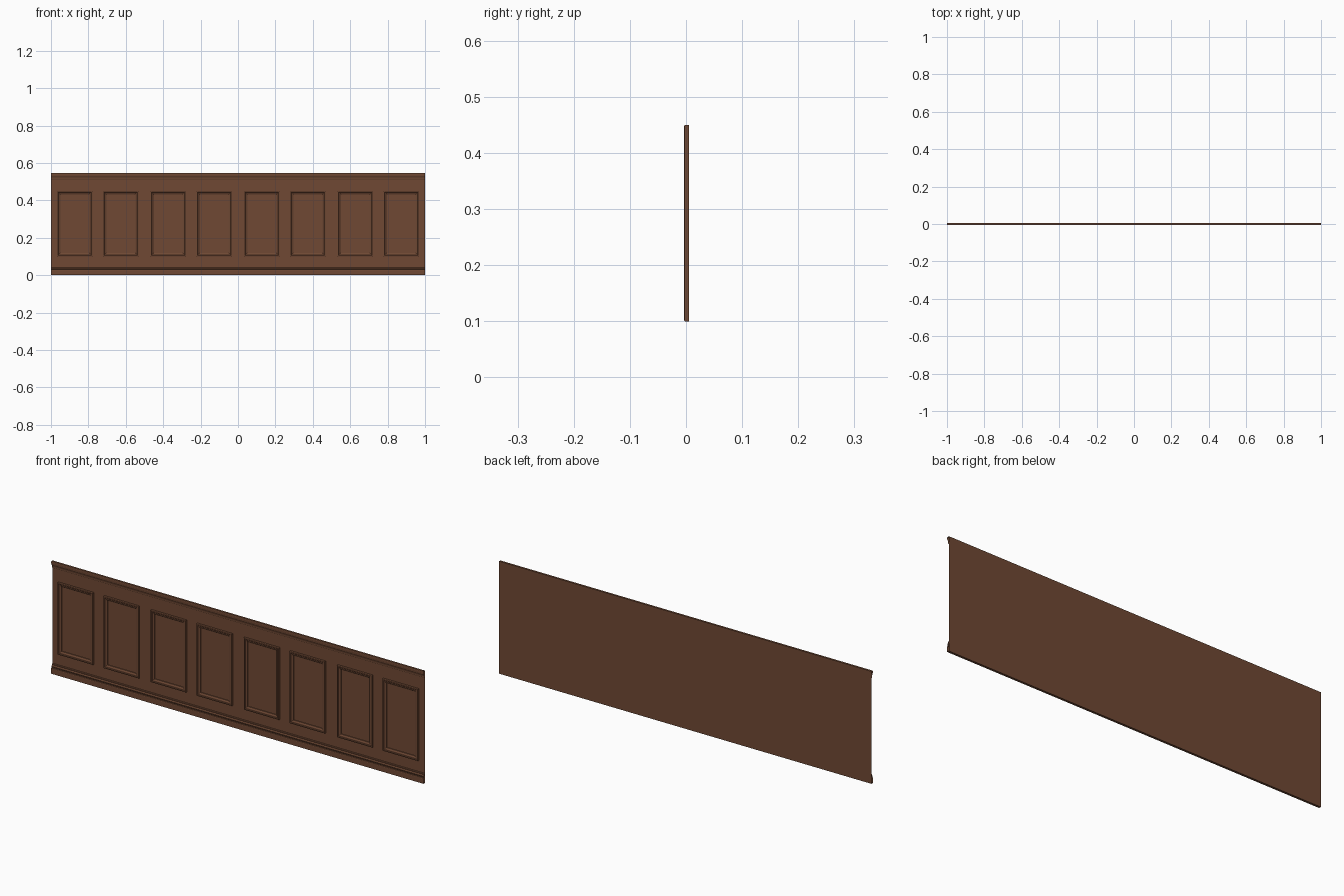
import bpy, bmesh

if "Cube" in bpy.data.objects:
    bpy.data.objects.remove(bpy.data.objects["Cube"])

BACK = 0.0055   # y of the backing sheet

wood = bpy.data.materials.new("brown_wood")
wood.diffuse_color = (0.16, 0.066, 0.034, 1)
wood.use_nodes = True
wood.node_tree.nodes["Principled BSDF"].inputs["Base Color"].default_value = wood.diffuse_color


def make(name, rings, closed=False):
    """Skin quads between successive rings of points."""
    bm = bmesh.new()
    rows = [[bm.verts.new(p) for p in ring] for ring in rings]
    for a, b in zip(rows, rows[1:]):
        n = len(a)
        for i in range(n if closed else n - 1):
            j = (i + 1) % n
            bm.faces.new((a[i], a[j], b[j], b[i]))
    me = bpy.data.meshes.new(name)
    bm.to_mesh(me)
    bm.free()
    ob = bpy.data.objects.new(name, me)
    bpy.context.collection.objects.link(ob)
    me.materials.append(wood)
    return ob


def strip(name, profile):
    """Open (y, z) profile, listed bottom to top, run along the full length."""
    return make(name, [[(-1, y, z), (1, y, z)] for y, z in profile])


# backing sheet
strip("wall_board", [(BACK, 0), (BACK, 0.546)])

# baseboard: flat foot, groove, rounded bead
strip("baseboard", [(BACK, 0), (-0.0055, 0), (-0.0055, 0.024), (-0.0045, 0.027),
                    (-0.002, 0.028), (-0.002, 0.031), (-0.0035, 0.033),
                    (-0.0035, 0.036), (-0.001, 0.039), (0.001, 0.041),
                    (0.001, 0.045), (0.003, 0.047), (BACK, 0.047)])

# top rail: bead, cove, overhanging cap
strip("top_rail", [(BACK, 0.512), (0.002, 0.512), (0.001, 0.514), (0.001, 0.518),
                   (0.0, 0.523), (-0.002, 0.528), (-0.003, 0.530),
                   (-0.003, 0.533), (-0.005, 0.534), (-0.0055, 0.536),
                   (-0.0055, 0.543), (-0.0045, 0.546), (BACK, 0.546)])

# panel frames: (inset, y) moulding profile mitred round a rectangle
FRAME = [(0, BACK), (0, -0.001), (0.001, -0.003), (0.003, -0.0036), (0.006, -0.0032),
         (0.008, -0.001), (0.011, -0.0005), (0.014, 0.0005), (0.016, 0.002),
         (0.018, 0.003), (0.019, BACK)]
W, Z0, Z1 = 0.19, 0.10, 0.45
for pair in range(4):
    for side in (-1, 1):
        cx = -0.75 + 0.5 * pair + side * 0.123
        rings = []
        for d, y in FRAME:
            h = W / 2 - d
            rings.append([(cx - h, y, Z0 + d), (cx + h, y, Z0 + d),
                          (cx + h, y, Z1 - d), (cx - h, y, Z1 - d)])
        make("panel_frame", rings, closed=True)
